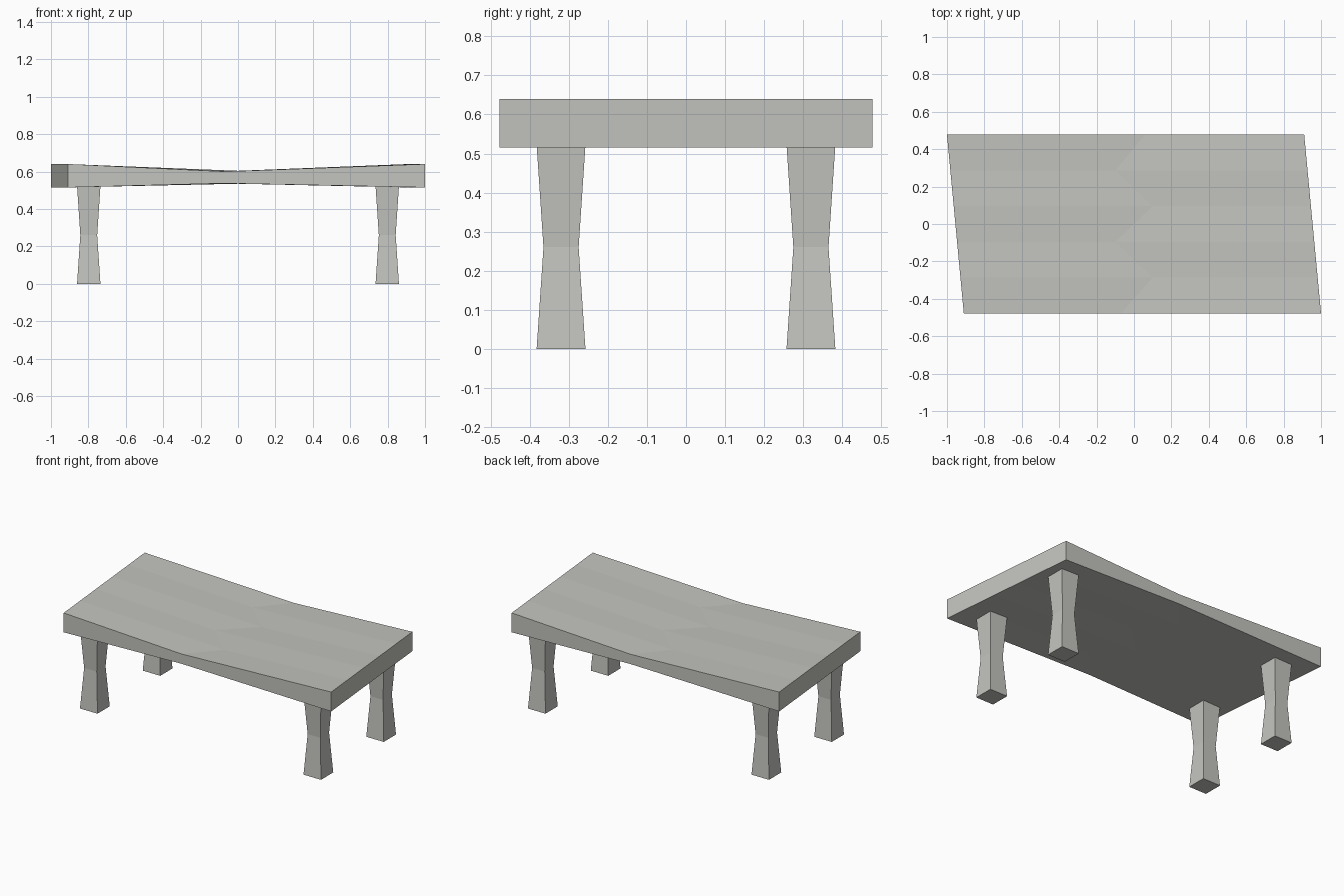
import bpy
import bmesh

if "Cube" in bpy.data.objects:
    bpy.data.objects.remove(bpy.data.objects["Cube"], do_unlink=True)

stone = bpy.data.materials.new("pale_grey")
stone.use_nodes = True
colour = (0.55, 0.55, 0.52, 1)
stone.diffuse_color = colour
stone.node_tree.nodes["Principled BSDF"].inputs["Base Color"].default_value = colour


def finish(bm, name):
    bmesh.ops.recalc_face_normals(bm, faces=bm.faces)
    mesh = bpy.data.meshes.new(name)
    bm.to_mesh(mesh)
    bm.free()
    mesh.materials.append(stone)
    obj = bpy.data.objects.new(name, mesh)
    bpy.context.collection.objects.link(obj)
    return obj


# Table top: a skewed slab, thinned along a zigzag crease across its middle
DEPTH, ROWS = 0.478, 5
crease = [-0.07, 0.1, -0.1, 0.1, -0.1, 0.06]
bm = bmesh.new()
sheets = []
for end_z, mid_z in ((0.515, 0.537), (0.64, 0.6)):
    sheet = []
    for row, mid_x in enumerate(crease):
        t = row / ROWS
        y = DEPTH * (2 * t - 1)
        skew = 0.045 * (1 - 2 * t)
        points = ((skew - 0.955, end_z), (mid_x, mid_z), (skew + 0.955, end_z))
        sheet.append([bm.verts.new((x, y, z)) for x, z in points])
    for a, b in zip(sheet, sheet[1:]):
        for i in range(2):
            bm.faces.new((a[i], a[i + 1], b[i + 1], b[i]))
    sheets.append(sheet)

# Rim joining the lower and upper sheets
low, high = ([s[0] + [r[2] for r in s[1:]] + s[-1][1::-1] + [r[0] for r in s[-2:0:-1]]
              for s in sheets])
for i in range(len(low)):
    j = (i + 1) % len(low)
    bm.faces.new((low[i], low[j], high[j], high[i]))
finish(bm, "table_top")


# Legs: square posts with a narrow waist
def leg(name, x, y):
    bm = bmesh.new()
    rings = []
    for z, half in ((0, 0.0625), (0.26, 0.045), (0.522, 0.0625)):
        rings.append([bm.verts.new((x + sx * half, y + sy * half, z))
                      for sx, sy in ((-1, -1), (1, -1), (1, 1), (-1, 1))])
    for a, b in zip(rings, rings[1:]):
        for i in range(4):
            j = (i + 1) % 4
            bm.faces.new((a[i], a[j], b[j], b[i]))
    bm.faces.new(rings[0])
    bm.faces.new(rings[-1])
    finish(bm, name)


for side, x in (("left", 0.798), ("right", -0.798)):
    for end, y in (("front", -0.32), ("back", 0.32)):
        leg(f"{end}_{side}_leg", x, y)
